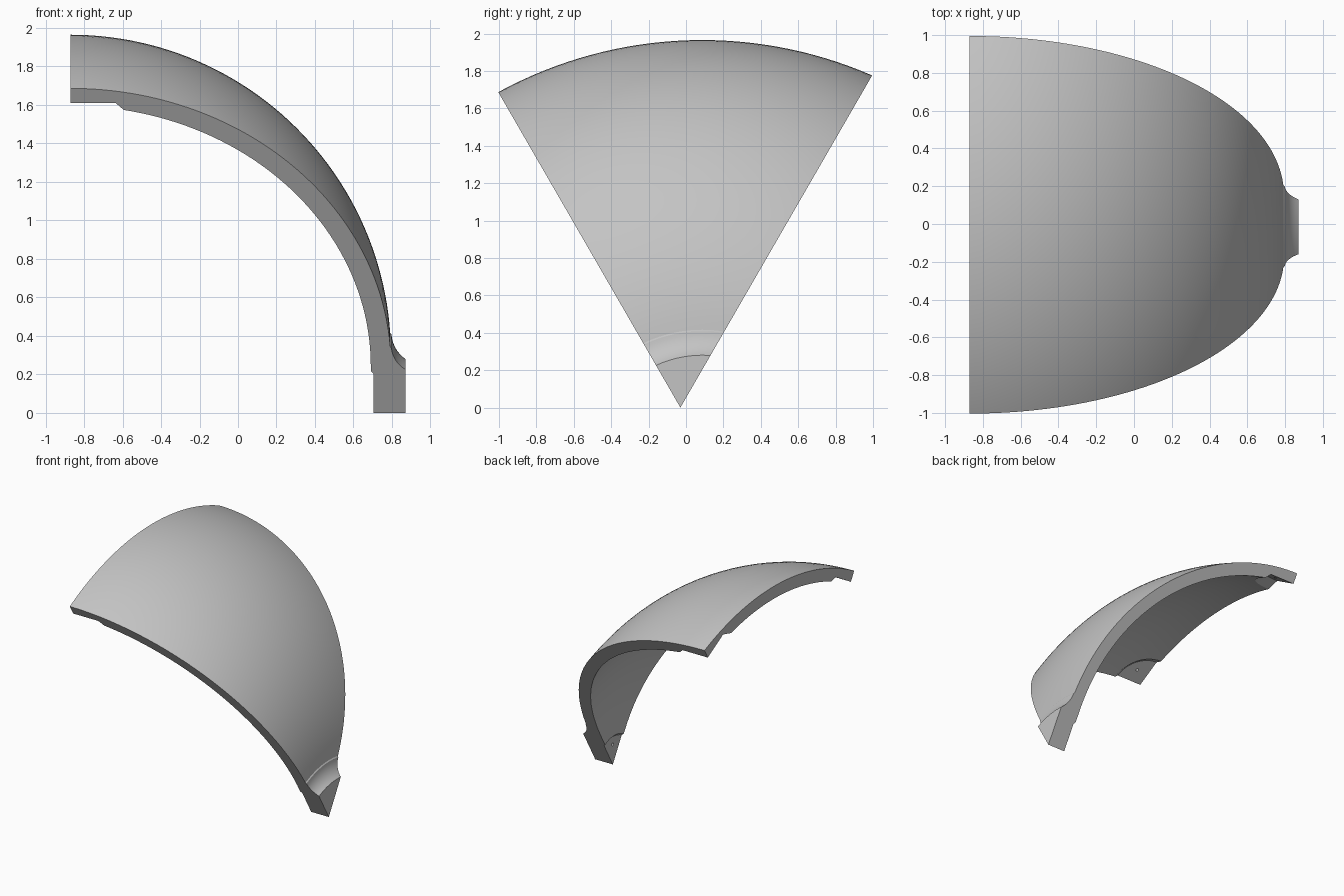
import bpy, bmesh
from math import sin, cos, pi, radians
from mathutils import Vector

if "Cube" in bpy.data.objects:
    bpy.data.objects.remove(bpy.data.objects["Cube"])

AXIS_Y, AXIS_Z = 0.087, -0.31      # axis of revolution, along x
TIP = Vector((0, -0.03, 0))        # where the two side cuts meet
END_X = 0.87
HALF = radians(30)

grey = bpy.data.materials.new("light_grey")
grey.use_nodes = True
grey.diffuse_color = (0.55, 0.55, 0.55, 1)
grey.node_tree.nodes["Principled BSDF"].inputs["Base Color"].default_value = grey.diffuse_color


def add_object(name, bm):
    mesh = bpy.data.meshes.new(name)
    bm.to_mesh(mesh)
    bm.free()
    mesh.materials.append(grey)
    obj = bpy.data.objects.new(name, mesh)
    bpy.context.collection.objects.link(obj)
    return obj


def arc(cx, cr, radius, start, end, steps):
    angles = [radians(start + (end - start) * i / steps) for i in range(steps + 1)]
    return [(cx + radius * cos(a), cr + radius * sin(a)) for a in angles]


# Closed shell profile (x, radius): outer dome, flared neck, solid foot, inner dome
profile = arc(-END_X, 0.61, 1.665, 90, 4, 48)
profile += arc(0.968, 0.73, 0.171, 184, 235, 8)
profile += [(END_X, 0.2), (0.69, 0.2)]
profile += arc(-END_X, 0.61, 1.56, 0, 90, 48)

# Sweep the profile round the axis
bm = bmesh.new()
STEPS = 48
rings = []
for i in range(STEPS + 1):
    a = radians(-45 + 80 * i / STEPS)
    rings.append([bm.verts.new((x, AXIS_Y + r * sin(a), AXIS_Z + r * cos(a)))
                  for x, r in profile])
for a, b in zip(rings, rings[1:]):
    for j in range(len(profile)):
        k = (j + 1) % len(profile)
        bm.faces.new((a[j], a[k], b[k], b[j]))

# Trim to a wedge with two flat, capped sides
for side in (-1, 1):
    cut = bmesh.ops.bisect_plane(
        bm, geom=bm.verts[:] + bm.edges[:] + bm.faces[:], dist=1e-6,
        plane_co=TIP, plane_no=(0, side * cos(HALF), -sin(HALF)), clear_outer=True)
    edges = [e for e in cut["geom_cut"] if isinstance(e, bmesh.types.BMEdge)]
    bmesh.ops.edgeloop_fill(bm, edges=edges)
bmesh.ops.recalc_face_normals(bm, faces=bm.faces[:])
shell = add_object("shell_panel", bm)


# Corner recesses with bevelled walls, and small blind screw holes
def cutter(name, centre, outward, r_outer, r_inner, depth, above=0.0, sides=48):
    bm = bmesh.new()
    bmesh.ops.create_cone(bm, cap_ends=True, segments=sides,
                          radius1=r_inner, radius2=r_outer, depth=depth)
    obj = add_object(name, bm)
    obj.rotation_mode = 'QUATERNION'
    obj.rotation_quaternion = Vector((0, 0, 1)).rotation_difference(outward)
    obj.location = centre + outward * (above - depth / 2)
    obj.hide_render = True
    return obj


left_dir = Vector((0, -sin(HALF), cos(HALF)))
right_dir = Vector((0, sin(HALF), cos(HALF)))
x_dir = Vector((1, 0, 0))
end = Vector((-END_X, 0, 0))
corners = [
    ("foot", TIP + x_dir * 0.705, x_dir, Vector((0, 0, 0.17))),
    ("front", TIP + end + left_dir * 1.859, left_dir,
     Vector((0.11, 0.11 * cos(HALF), 0.11 * sin(HALF)))),
    ("back", TIP + end + right_dir * 1.962, right_dir,
     Vector((0.11, -0.11 * cos(HALF), 0.11 * sin(HALF)))),
]
cutters = []
for name, spot, outward, offset in corners:
    cutters.append(cutter(name + "_recess_cutter", spot, outward, 0.235, 0.335, 0.1))
    cutters.append(cutter(name + "_hole_cutter", spot + offset, outward,
                          0.012, 0.012, 0.1, above=0.05, sides=16))

bpy.ops.object.select_all(action='DESELECT')
shell.select_set(True)
bpy.context.view_layer.objects.active = shell
bpy.context.view_layer.update()
for c in cutters:
    mod = shell.modifiers.new(c.name, 'BOOLEAN')
    mod.operation = 'DIFFERENCE'
    mod.solver = 'EXACT'
    mod.object = c
    bpy.ops.object.modifier_apply(modifier=mod.name)
for c in cutters:
    bpy.data.objects.remove(c)

bpy.ops.object.shade_smooth_by_angle(angle=radians(25))
